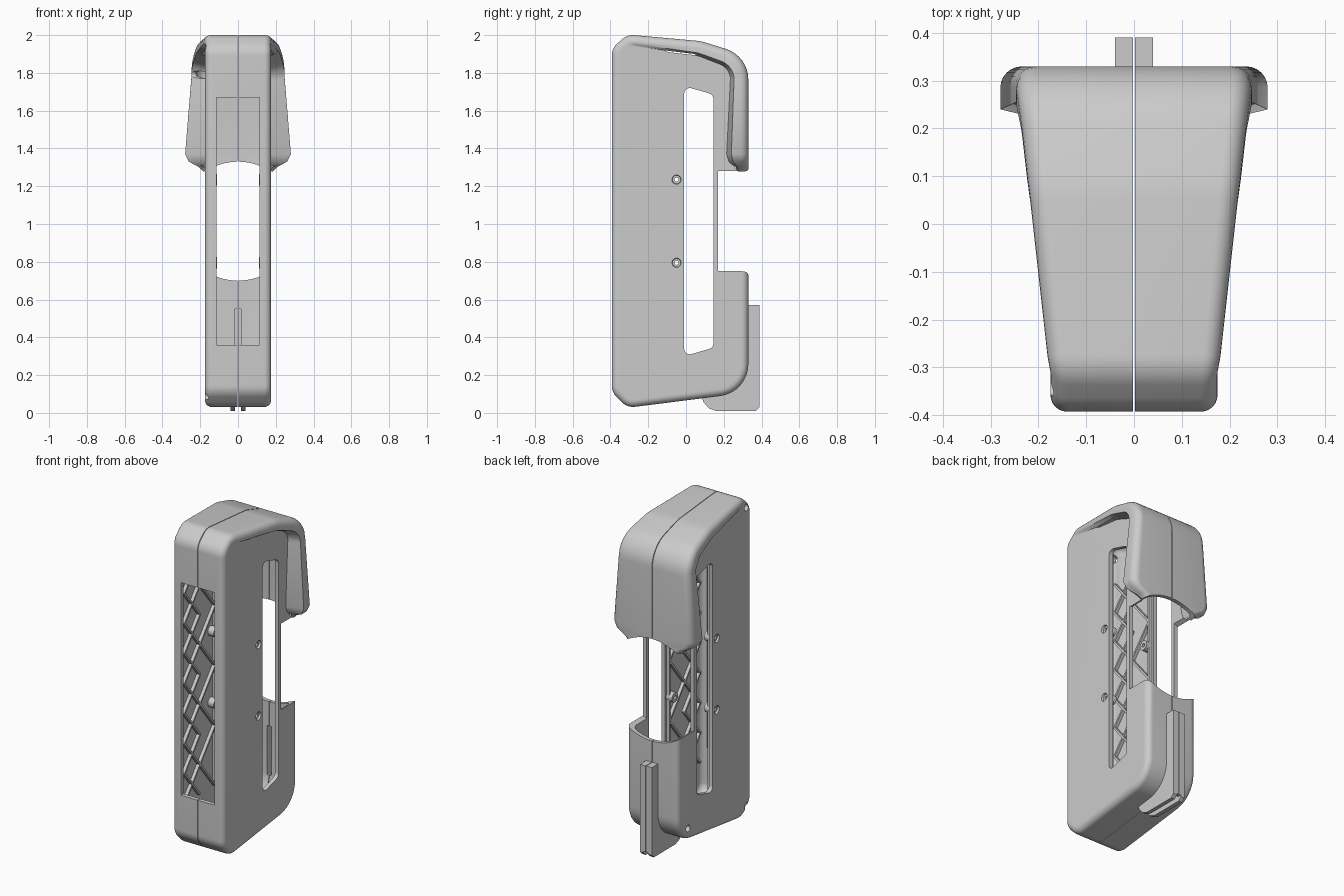
import bpy, bmesh, math
from mathutils import Vector

cube = bpy.data.objects.get("Cube")
if cube:
    bpy.data.objects.remove(cube, do_unlink=True)

WIDTH, WALL, SEAM = 0.175, 0.025, 0.002


def make_object(name, bm):
    bmesh.ops.recalc_face_normals(bm, faces=bm.faces)
    mesh = bpy.data.meshes.new(name)
    bm.to_mesh(mesh)
    bm.free()
    obj = bpy.data.objects.new(name, mesh)
    bpy.context.collection.objects.link(obj)
    return obj


def loft(name, rings):
    """Skin a list of equal closed rings and cap both ends."""
    bm = bmesh.new()
    loops = [[bm.verts.new(p) for p in ring] for ring in rings]
    n = len(loops[0])
    for a, b in zip(loops, loops[1:]):
        for i in range(n):
            j = (i + 1) % n
            bm.faces.new((a[i], a[j], b[j], b[i]))
    bm.faces.new(loops[0][::-1])
    bm.faces.new(loops[-1])
    return make_object(name, bm)


def prism(name, pts, axis, lo, hi):
    """Extrude an outline along x (points are y, z) or y (points are x, z)."""
    place = (lambda p, d: (d, *p)) if axis == "x" else (lambda p, d: (p[0], d, p[1]))
    return loft(name, [[place(p, d) for p in pts] for d in (lo, hi)])


def box(name, x, y, z):
    return prism(name, [(y[0], z[0]), (y[1], z[0]), (y[1], z[1]), (y[0], z[1])], "x", *x)


def cone(name, y, z, sections, sides=24):
    """Round part along x, from (x, radius) sections."""
    angles = [2 * math.pi * i / sides for i in range(sides)]
    return loft(name, [[(x, y + r * math.cos(a), z + r * math.sin(a)) for a in angles]
                       for x, r in sections])


def activate(obj):
    bpy.ops.object.select_all(action="DESELECT")
    obj.select_set(True)
    bpy.context.view_layer.objects.active = obj


def cut(obj, cutter):
    cutter.hide_render = True
    mod = obj.modifiers.new("cut", "BOOLEAN")
    mod.operation, mod.solver, mod.object = "DIFFERENCE", "EXACT", cutter
    activate(obj)
    bpy.ops.object.modifier_apply(modifier=mod.name)
    bpy.data.objects.remove(cutter, do_unlink=True)


def mirror(obj):
    mod = obj.modifiers.new("mirror", "MIRROR")
    mod.use_mirror_merge = False
    activate(obj)
    bpy.ops.object.modifier_apply(modifier=mod.name)


def join(name, parts):
    activate(parts[0])
    for p in parts:
        p.select_set(True)
    bpy.ops.object.join()
    parts[0].name = name
    return parts[0]


def fillet(corners, steps=8):
    """Round the corners (y, z, radius) of a closed outline."""
    out = []
    for i, (y, z, r) in enumerate(corners):
        p = Vector((y, z))
        if not r:
            out.append(p)
            continue
        a = (Vector(corners[i - 1][:2]) - p).normalized()
        b = (Vector(corners[(i + 1) % len(corners)][:2]) - p).normalized()
        half = a.angle(b) / 2
        centre = p + (a + b).normalized() * (r / math.sin(half))
        start = p + a * (r / math.tan(half)) - centre
        end = p + b * (r / math.tan(half)) - centre
        sweep = math.pi - 2 * half
        for k in range(steps + 1):
            t = k / steps
            out.append(centre + (start * math.sin((1 - t) * sweep)
                                 + end * math.sin(t * sweep)) / math.sin(sweep))
    return out


def inset_direction(pts, i):
    """Mitred inward direction of a counter-clockwise outline."""
    e1 = (pts[i] - pts[i - 1]).normalized()
    e2 = (pts[(i + 1) % len(pts)] - pts[i]).normalized()
    n = Vector((-e1.y, e1.x)) + Vector((-e2.y, e2.x))
    return n * 2 / n.length_squared


HOOD = [(1.27, 0), (1.30, 0.03), (1.33, 0.085), (1.37, 0.105), (1.8, 0.07)]


def flare(p):
    """How far the hood stands out from the side wall."""
    y, z = p
    if z < HOOD[0][0] or y < -0.33:
        return 0
    if y > 0.25 and z < HOOD[-1][0]:
        for (z0, f0), (z1, f1) in zip(HOOD, HOOD[1:]):
            if z <= z1:
                return f0 + (f1 - f0) * (z - z0) / (z1 - z0)
    return 0.11 * (y + 0.33)


# Side outline, counter-clockwise with y to the right
corners = [(-0.393, 0.11, 0.085), (-0.31, 0.027, 0.085), (0.33, 0.108, 0.17)]
corners += [(0.33, z, 0) for z, _ in HOOD[:-1]]
corners += [(0.33, 1.89, 0.17), (0.08, 1.968, 0.3), (-0.31, 2.003, 0.085), (-0.393, 1.93, 0.085)]
outline = fillet(corners)
inward = [inset_direction(outline, i) for i in range(len(outline))]


def shell_half(name, t, x_start):
    """Half of the body, shrunk by t, with rounded rim and flared hood."""
    columns = []
    for p, n in zip(outline, inward):
        out = flare(p)
        f, w = out / 0.105, WIDTH + out
        r = 0.035 + 0.01 * f
        col = [(t, x_start)]
        for k in range(7):
            a = math.pi / 2 * k / 6
            col.append((t + r * (1 - math.cos(a)), w - r + r * math.sin(a) - t))
        back = t - 0.04 * f if t else 0
        col.append((0.043 + 0.047 * f + back, w - t))
        col.append((0.051 + 0.064 * f + back, WIDTH - t))
        columns.append([(x, *(p + n * d)) for d, x in col])
    return loft(name, list(zip(*columns)))


# Hollow body half
body = shell_half("body", 0, SEAM)
cut(body, shell_half("cavity", WALL, -0.1))

# Front window, side slot, rear clamp gap and fin slot
cut(body, box("window", (-0.1, 0.115), (-0.5, -0.3), (0.36, 1.67)))
slot = fillet([(-0.01, 0.30, 0.03), (0.145, 0.345, 0.03), (0.145, 1.685, 0.03), (-0.01, 1.73, 0.03)], 5)
cut(body, prism("slot", slot, "x", 0.1, 0.4))
xs = [-0.1 + 0.025 * i for i in range(21)]
rise = [min(0.06, 0.05 * (x / WIDTH) ** 2) for x in xs]
gap = [(x, 0.70 + d) for x, d in zip(xs, rise)]
gap += [(x, 1.33 - d) for x, d in reversed(list(zip(xs, rise)))]
cut(body, prism("gap", gap, "y", 0.17, 0.5))
cut(body, box("fin_slot", (-0.1, 0.015), (0.28, 0.36), (0.25, 0.55)))

# Countersunk side screw holes with bosses inside
SCREWS = [(-0.05, 1.235), (-0.05, 0.795)]
bosses = []
for y, z in SCREWS:
    cut(body, cone("screw_hole", y, z, [(0.05, 0.011), (0.162, 0.011), (0.163, 0.022), (0.2, 0.03)]))
    boss = cone("boss", y, z, [(0.11, 0.03), (0.155, 0.03)])
    cut(boss, cone("bore", y, z, [(0.05, 0.011), (0.2, 0.011)]))
    bosses.append(boss)
mirror(body)

# Corner screw holes on one side only
for y, z in [(-0.34, 1.93), (-0.34, 0.09), (0.235, 1.79), (0.23, 0.17)]:
    cut(body, cone("corner_hole", y, z, [(-0.4, 0.02), (-0.12, 0.02)]))


# Crossed stiffening ribs on the inner side walls
def rib(a, b, half=0.006):
    a, b = Vector(a), Vector(b)
    d = (b - a).normalized() * half
    s = Vector((-d.y, d.x))
    return prism("rib", [a - s, b - s, b + s, a + s], "x", 0.13, 0.155)


ribs = []
CELLS, FRONT, BACK, LOW, HIGH = 4, -0.33, -0.03, 0.28, 1.76
step = (HIGH - LOW) / CELLS
for i in range(CELLS):
    z0, z1 = LOW + i * step, LOW + (i + 1) * step
    mid = (z0 + z1) / 2
    ribs += [rib((FRONT, z0), (BACK, z1)), rib((FRONT, z1), (BACK, z0)),
             rib((FRONT, mid), (-0.18, z1)), rib((FRONT, mid), (-0.18, z0))]
ribs.append(rib((BACK, LOW), (BACK, HIGH)))
ribs = join("inner_ribs", ribs)
bosses = join("screw_bosses", bosses)

# Rear fin: side plates, back plate and top cap
plate = [(0.31, 0.57), (0.39, 0.57), (0.39, 0.03), (0.37, 0.01), (0.16, 0.01), (0.12, 0.025),
         (0.09, 0.06), (0.085, 0.09), (0.2, 0.115), (0.28, 0.17), (0.315, 0.25)]
fin = join("rear_fin", [
    prism("fin_plate", plate, "x", 0.015, 0.04),
    box("fin_back", (SEAM, 0.017), (0.365, 0.39), (0.04, 0.57)),
    box("fin_cap", (SEAM, 0.017), (0.325, 0.37), (0.55, 0.57))])

for part in (ribs, bosses, fin):
    mirror(part)
for part in (body, ribs, bosses, fin):
    activate(part)
    bpy.ops.object.shade_smooth_by_angle(angle=math.radians(35))
